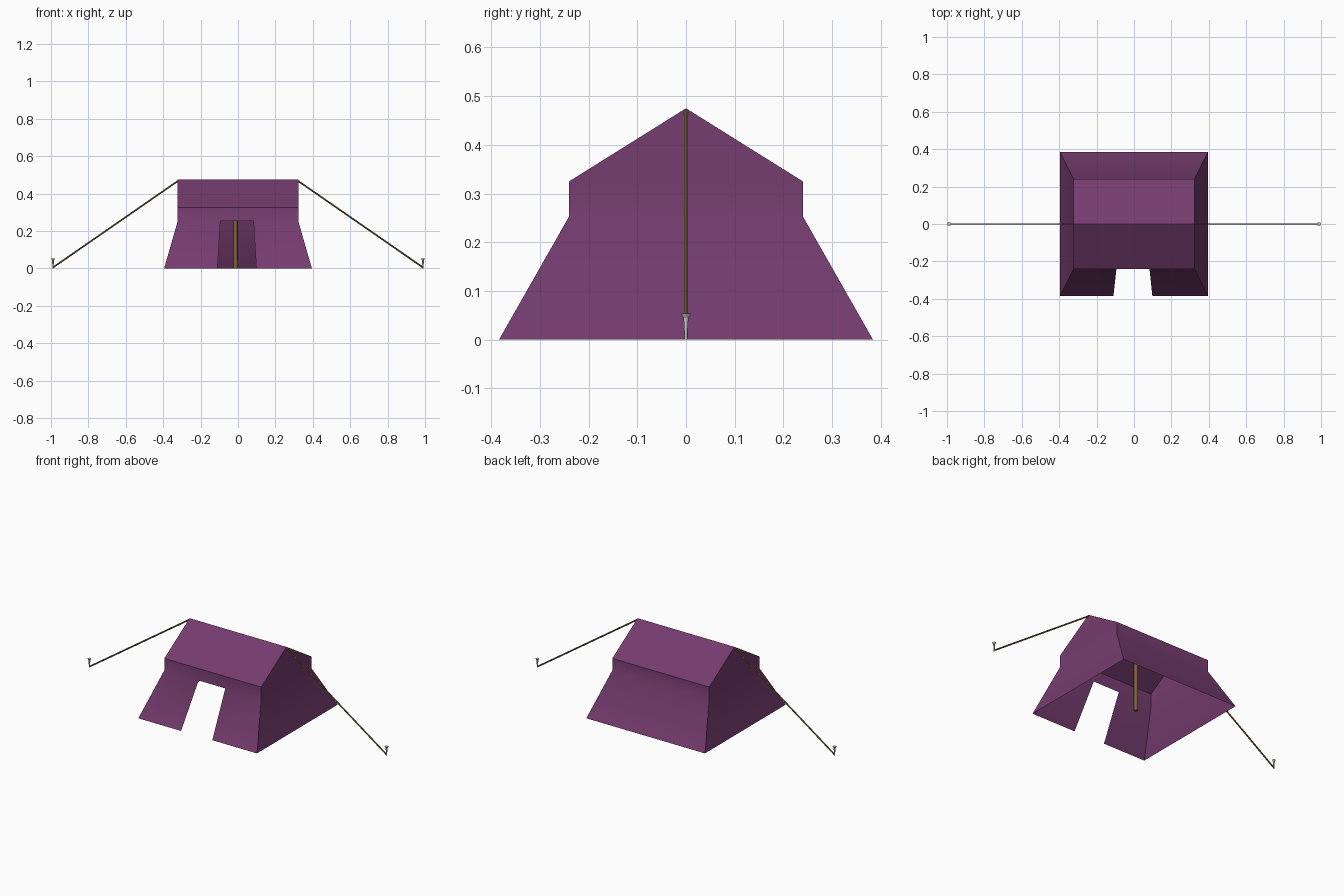
import bpy, bmesh, math
from mathutils import Vector

if "Cube" in bpy.data.objects:
    bpy.data.objects.remove(bpy.data.objects["Cube"])


def material(name, rgb):
    m = bpy.data.materials.new(name)
    m.diffuse_color = (*rgb, 1)
    m.use_nodes = True
    m.node_tree.nodes["Principled BSDF"].inputs["Base Color"].default_value = m.diffuse_color
    return m


cloth = material("cloth", (0.18, 0.045, 0.16))
wood = material("wood", (0.21, 0.12, 0.045))


def finish(ob, mat=None, angle=35):
    if mat:
        ob.data.materials.append(mat)
    bpy.ops.object.select_all(action='DESELECT')
    ob.select_set(True)
    bpy.context.view_layer.objects.active = ob
    bpy.ops.object.shade_smooth_by_angle(angle=math.radians(angle))


def rod(name, a, b, r1, r2, sides, mat=None):
    a, b = Vector(a), Vector(b)
    d = b - a
    bpy.ops.mesh.primitive_cone_add(vertices=sides, radius1=r1, radius2=r2,
                                    depth=d.length, location=(a + b) / 2,
                                    rotation=d.to_track_quat('Z', 'Y').to_euler())
    ob = bpy.context.object
    ob.name = name
    finish(ob, mat, 50)
    return ob


# Tent cloth: stacked rectangular rings up to the eaves, then a gable roof
RX, RY, EAVE, MID, RIDGE = 0.3225, 0.24, 0.325, 0.253, 0.475
bm = bmesh.new()


def ring(x, y, z, d0, d1):
    # front left, door left, door right, front right, back right, back left
    pts = [(-x, -y), (d0, -y), (d1, -y), (x, -y), (x, y), (-x, y)]
    return [bm.verts.new((px, py, z)) for px, py in pts]


base = ring(0.395, 0.384, 0, -0.11, 0.098)
mid = ring(RX, RY, MID, -0.094, 0.083)
eave = ring(RX, RY, EAVE, -0.094, 0.083)
for lower, upper, skip in ((base, mid, 1), (mid, eave, None)):
    for i in range(6):
        if i != skip:  # open doorway
            j = (i + 1) % 6
            bm.faces.new((lower[i], lower[j], upper[j], upper[i]))
left = bm.verts.new((-RX, 0, RIDGE))
right = bm.verts.new((RX, 0, RIDGE))
bm.faces.new((*eave[:4], right, left))
bm.faces.new((eave[4], eave[5], left, right))
bm.faces.new((eave[3], eave[4], right))
bm.faces.new((eave[5], eave[0], left))
mesh = bpy.data.meshes.new("tent_cloth")
bm.to_mesh(mesh)
bm.free()
tent = bpy.data.objects.new("tent_cloth", mesh)
bpy.context.collection.objects.link(tent)
finish(tent, cloth)

# Centre pole
rod("centre_pole", (-0.013, 0, 0), (-0.013, 0, 0.468), 0.012, 0.012, 8, wood)

# Guy ropes and ground stakes on both sides
for s, side in ((-1, "left"), (1, "right")):
    rod(side + "_rope", (s * 0.318, 0, 0.47), (s * 0.988, 0, 0.006), 0.0045, 0.0045, 6, wood)
    x = s * 0.989
    rod(side + "_stake", (x, 0, 0), (x, 0, 0.046), 0.003, 0.005, 8)
    rod(side + "_stake_head", (x, 0, 0.045), (x, 0, 0.054), 0.006, 0.011, 8)
